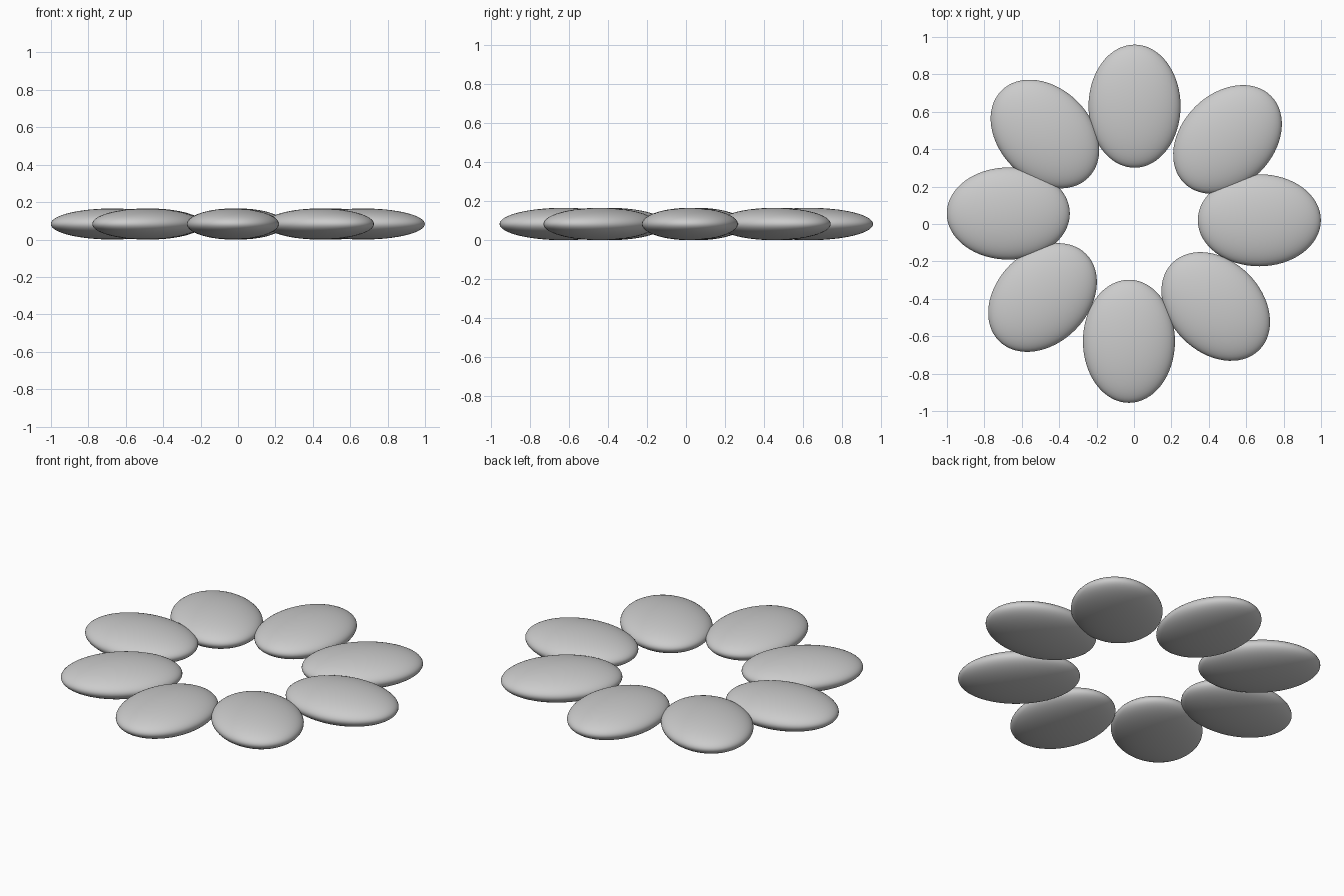
import bpy, math

if "Cube" in bpy.data.objects:
    bpy.data.objects.remove(bpy.data.objects["Cube"])

# Flattened ellipsoid petals laid in a slightly irregular ring
LENGTH, WIDTH, HEIGHT = 0.329, 0.246, 0.083

# name: centre x, centre y, direction of the long axis in degrees
petals = {
    "right": (0.670, 0.020, 0),
    "back_right": (0.500, 0.452, 45),
    "back": (0.003, 0.630, 90),
    "back_left": (-0.476, 0.481, 135),
    "left": (-0.672, 0.056, 180),
    "front_left": (-0.489, -0.393, 225),
    "front": (-0.027, -0.627, 270),
    "front_right": (0.437, -0.441, 315),
}

for name, (x, y, angle) in petals.items():
    bpy.ops.mesh.primitive_uv_sphere_add(
        segments=64, ring_count=32, radius=1,
        location=(x, y, HEIGHT), rotation=(0, 0, math.radians(angle)))
    petal = bpy.context.object
    petal.name = "petal_" + name
    petal.scale = (LENGTH, WIDTH, HEIGHT)
    bpy.ops.object.transform_apply(location=False, rotation=False, scale=True)
    bpy.ops.object.shade_smooth()
